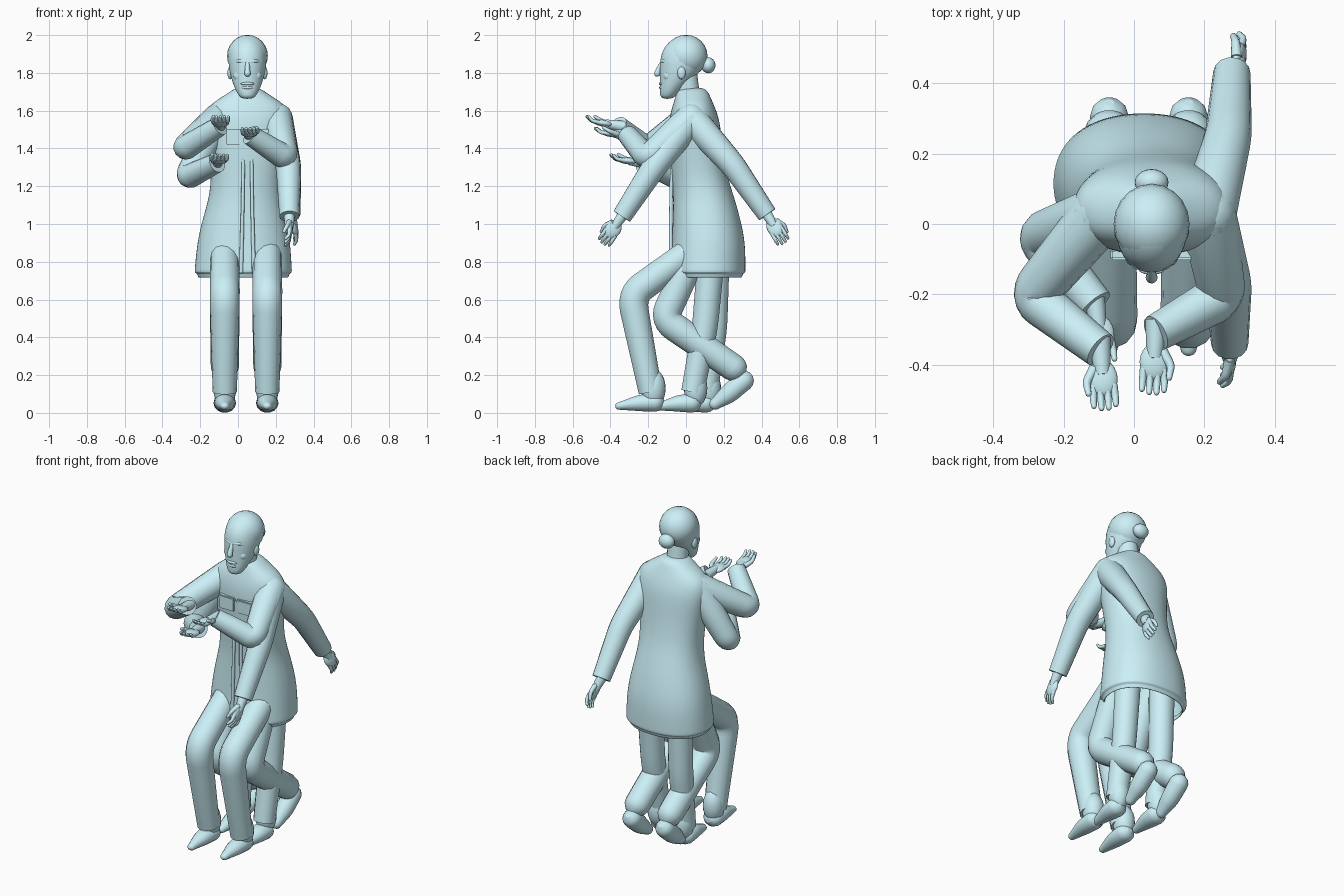
import bpy, bmesh, math
from mathutils import Vector, Matrix

if "Cube" in bpy.data.objects:
    bpy.data.objects.remove(bpy.data.objects["Cube"])

MID = 0.05
mat = bpy.data.materials.new("pale_blue")
mat.use_nodes = True
mat.diffuse_color = (0.60, 0.87, 0.93, 1)
mat.node_tree.nodes["Principled BSDF"].inputs["Base Color"].default_value = (0.60, 0.87, 0.93, 1)


def select(obs):
    bpy.ops.object.select_all(action='DESELECT')
    for ob in obs:
        ob.select_set(True)
    bpy.context.view_layer.objects.active = obs[0]


def finish(ob):
    ob.data.materials.clear()
    ob.data.materials.append(mat)
    select([ob])
    bpy.ops.object.shade_smooth_by_angle(angle=math.radians(50))
    return ob


def new_object(name, data):
    ob = bpy.data.objects.new(name, data)
    bpy.context.collection.objects.link(ob)
    return ob


def from_bmesh(name, bm):
    bmesh.ops.recalc_face_normals(bm, faces=bm.faces)
    me = bpy.data.meshes.new(name)
    bm.to_mesh(me)
    bm.free()
    return new_object(name, me)


def round_end(path):
    """Close the last end of a path with a dome."""
    (f, _), (e, r) = path[-2:]
    d = (e - f).normalized()
    return path + [(e + d * r * s, r * math.sqrt(1 - s * s)) for s in (0.4, 0.75, 0.97)]


def tube(name, pts, round_start=False, round_tip=False, bend=0.3, sides=5, wide=1.0):
    """Tapered limb through (position, radius) points with softened bends."""
    pts = [(Vector(p), r) for p, r in pts]
    path = [pts[0]]
    for (a, ra), (b, rb), (c, rc) in zip(pts, pts[1:], pts[2:]):
        p, q = b.lerp(a, bend), b.lerp(c, bend)
        rp, rq = rb + (ra - rb) * bend, rb + (rc - rb) * bend
        for i in range(7):
            t = i / 6
            path.append((p.lerp(b, t).lerp(b.lerp(q, t), t),
                         (1 - t) ** 2 * rp + 2 * t * (1 - t) * rb + t * t * rq))
    path.append(pts[-1])
    if round_tip:
        path = round_end(path)
    if round_start:
        path = round_end(path[::-1])
    cu = bpy.data.curves.new(name, 'CURVE')
    cu.dimensions = '3D'
    cu.bevel_depth = 1
    cu.bevel_resolution = sides
    cu.use_fill_caps = True
    sp = cu.splines.new('POLY')
    sp.points.add(len(path) - 1)
    for pt, (p, r) in zip(sp.points, path):
        pt.co = (*p, 1)
        pt.radius = r
    ob = new_object(name, cu)
    select([ob])
    bpy.ops.object.convert(target='MESH')
    ob = bpy.context.object
    x = pts[0][0].x
    for v in ob.data.vertices:
        v.co.x = x + (v.co.x - x) * wide
    return finish(ob)


def ball(name, loc, scale, rot=None):
    bm = bmesh.new()
    m = Matrix.Translation(loc) @ (rot or Matrix()) @ Matrix.Diagonal((*scale, 1))
    bmesh.ops.create_uvsphere(bm, u_segments=20, v_segments=12, radius=1, matrix=m)
    return finish(from_bmesh(name, bm))


def box(name, loc, size, bevel=0.005):
    bm = bmesh.new()
    bmesh.ops.create_cube(bm, size=1, matrix=Matrix.Translation(loc) @ Matrix.Diagonal((*size, 1)))
    bmesh.ops.bevel(bm, geom=bm.edges[:], offset=bevel, segments=2, affect='EDGES')
    return finish(from_bmesh(name, bm))


def loft(name, rings, power=1.0, cap_bottom=True, thickness=0):
    """Stacked ovals (z, cx, cy, rx, ry), smoothed."""
    bm = bmesh.new()
    n, loops = 20, []
    oval = lambda v: math.copysign(abs(v) ** power, v)
    for z, cx, cy, rx, ry in rings:
        loops.append([bm.verts.new((cx + rx * oval(math.cos(2 * math.pi * i / n)),
                                    cy + ry * oval(math.sin(2 * math.pi * i / n)), z)) for i in range(n)])
    for a, b in zip(loops, loops[1:]):
        for i in range(n):
            j = (i + 1) % n
            bm.faces.new((a[i], a[j], b[j], b[i]))
    bm.faces.new(loops[-1])
    if cap_bottom:
        bm.faces.new(loops[0])
    ob = from_bmesh(name, bm)
    if thickness:
        ob.modifiers.new("cloth", 'SOLIDIFY').thickness = thickness
    sub = ob.modifiers.new("smooth", 'SUBSURF')
    sub.levels = sub.render_levels = 2
    return finish(ob)


def hand(name, wrist, direction, normal, thumb):
    """Palm, four curling fingers and a thumb; normal points out of the palm."""
    w, d = Vector(wrist), Vector(direction).normalized()
    s = d.cross(Vector(normal)).normalized()
    n = s.cross(d)
    rot = Matrix((s, d, n)).transposed().to_4x4()
    at = lambda a, b, c: w + s * a + d * b + n * c
    parts = [ball(name, at(0, 0.07, 0), (0.042, 0.054, 0.018), rot),
             tube("wrist", [(at(0, -0.05, 0), 0.032), (at(0, 0.02, 0), 0.026), (at(0, 0.06, 0), 0.022)])]
    for i in range(4):
        x = (i - 1.5) * 0.019
        reach = 0.163 - 0.008 * abs(i - 1.5)
        parts.append(tube("finger", [(at(x, 0.09, 0), 0.012), (at(x * 1.1, 0.13, 0.002), 0.010),
                                     (at(x * 1.1, reach, 0.02), 0.008)], round_tip=True, sides=2))
    parts.append(tube("thumb", [(at(thumb * 0.022, 0.04, 0), 0.016), (at(thumb * 0.048, 0.08, 0.012), 0.012),
                                (at(thumb * 0.044, 0.115, 0.028), 0.009)], round_tip=True, sides=2))
    select(parts)
    bpy.ops.object.join()
    finish(bpy.context.object).name = name


# Coat with a stepped hem
loft("coat", [(0.715, 0.028, 0.115, 0.243, 0.185), (0.738, 0.028, 0.115, 0.246, 0.188),
              (0.742, 0.028, 0.115, 0.262, 0.203), (0.765, 0.028, 0.115, 0.26, 0.202),
              (0.90, 0.03, 0.12, 0.25, 0.197), (1.02, 0.035, 0.11, 0.227, 0.182),
              (1.14, 0.04, 0.095, 0.195, 0.163), (1.26, 0.045, 0.07, 0.187, 0.147),
              (1.42, MID, 0.052, 0.21, 0.142), (1.54, MID, 0.045, 0.23, 0.137),
              (1.61, MID, 0.04, 0.218, 0.118), (1.65, MID, 0.038, 0.175, 0.102),
              (1.69, MID, 0.035, 0.108, 0.088), (1.725, MID, 0.03, 0.062, 0.07)],
     power=0.9, cap_bottom=False, thickness=0.012)
for side, label in ((-1, "right"), (1, "left")):
    tube(label + "_coat_edge", [((MID + side * 0.022, -0.075, 1.34), 0.009),
                                ((MID + side * 0.025, -0.08, 1.10), 0.009),
                                ((MID + side * 0.034, -0.08, 0.74), 0.011)])
    box(label + "_chest_pocket", (MID + side * 0.062, -0.082, 1.455), (0.10, 0.03, 0.075))
    box(label + "_pocket_flap", (MID + side * 0.062, -0.087, 1.49), (0.11, 0.03, 0.025))

# Head
tube("neck", [((MID, 0.03, 1.62), 0.075), ((MID, 0.01, 1.70), 0.062), ((MID, 0.0, 1.80), 0.06)])
loft("head", [(1.662, MID, -0.10, 0.03, 0.028), (1.685, MID, -0.092, 0.052, 0.048),
              (1.74, MID, -0.065, 0.077, 0.073), (1.80, MID, -0.032, 0.095, 0.107),
              (1.87, MID, -0.018, 0.105, 0.122), (1.93, MID, -0.014, 0.096, 0.108),
              (1.975, MID, -0.008, 0.065, 0.072), (1.995, MID, -0.003, 0.03, 0.035)])
ball("hair", (MID, 0.0, 1.89), (0.108, 0.114, 0.111))
ball("hair_bun", (MID, 0.118, 1.84), (0.048, 0.038, 0.042))
tube("nose", [((MID, -0.125, 1.86), 0.010), ((MID, -0.147, 1.815), 0.014), ((MID, -0.152, 1.797), 0.017)], True, True)
ball("upper_lip", (MID, -0.13, 1.743), (0.036, 0.014, 0.009))
ball("lower_lip", (MID, -0.128, 1.722), (0.03, 0.014, 0.010))
ball("chin", (MID, -0.115, 1.688), (0.03, 0.022, 0.022))
for side, label in ((-1, "right"), (1, "left")):
    ball(label + "_ear", (MID + side * 0.092, -0.024, 1.80), (0.014, 0.022, 0.034))
    ball(label + "_eye", (MID + side * 0.038, -0.115, 1.832), (0.016, 0.010, 0.008))
    ball(label + "_cheek", (MID + side * 0.045, -0.095, 1.785), (0.03, 0.026, 0.03))
    tube(label + "_brow", [((MID + side * 0.012, -0.127, 1.858), 0.010),
                           ((MID + side * 0.045, -0.118, 1.864), 0.010),
                           ((MID + side * 0.075, -0.088, 1.85), 0.006)], True, True)

# Arms: name, shoulder, elbow, cuff, hand direction, palm normal, thumb side
left, right = (0.208, 0.028, 1.558), (-0.095, 0.028, 1.565)
arms = [("left_back", left, (0.268, 0.25, 1.31), (0.278, 0.43, 1.05), (0.25, 0.5, -0.85), (-1, 0, 0), 1),
        ("left_front", left, (0.268, -0.17, 1.30), (0.272, -0.34, 1.04), (0, -0.55, -0.8), (-1, 0, 0), -1),
        ("left_raised", left, (0.252, -0.205, 1.35), (0.062, -0.31, 1.472), (-0.05, -1, 0.08), (0, 0, 1), -1),
        ("right_high", right, (-0.292, -0.205, 1.395), (-0.095, -0.358, 1.52), (0.08, -1, 0.17), (0, 0, 1), 1),
        ("right_low", right, (-0.272, -0.035, 1.245), (-0.11, -0.23, 1.325), (0.15, -1, 0.12), (0, 0, 1), 1)]
for name, shoulder, elbow, cuff, direction, normal, thumb in arms:
    tube(name + "_sleeve", [(shoulder, 0.083), (elbow, 0.067), (cuff, 0.053)], round_start=True, bend=0.17)
    hand(name + "_hand", Vector(cuff) + Vector(direction).normalized() * 0.012, direction, normal, thumb)

# Legs: each pose lists trouser then shoe points as (y, z, radius)
poses = {
    "stepping": ([(0.06, 0.88, 0.075), (-0.29, 0.625, 0.08), (-0.188, 0.11, 0.064)],
                 [(-0.165, 0.055, 0.05), (-0.25, 0.052, 0.044), (-0.355, 0.036, 0.02)]),
    "standing": ([(0.14, 0.90, 0.075), (0.10, 0.45, 0.07), (0.035, 0.11, 0.062)],
                 [(0.03, 0.052, 0.052), (-0.04, 0.05, 0.045), (-0.14, 0.034, 0.022)]),
    "trailing": ([(0.06, 0.88, 0.075), (-0.12, 0.495, 0.078), (0.25, 0.24, 0.074)],
                 [(0.305, 0.17, 0.055), (0.225, 0.10, 0.052), (0.155, 0.048, 0.032)])}
for x, label, lag in ((-0.07, "right", 0.08), (0.155, "left", 0)):
    for pose, (trouser, shoe) in poses.items():
        trails = pose == "trailing"
        shift = lag if pose == "standing" else 0
        place = lambda pts: [((x, y + shift * (1 - z / 1.2), z), r) for y, z, r in pts]
        tube(f"{label}_{pose}_trouser", place(trouser), round_tip=trails, bend=0.17)
        tube(f"{label}_{pose}_shoe", place(shoe), True, True, wide=1.0 if trails else 1.15)
        if not trails:
            end, r = place(trouser)[-1]
            ball(f"{label}_{pose}_heel", Vector(end) + Vector((0, 0.016, 0.02)), (r * 0.95, r, r * 1.6))
